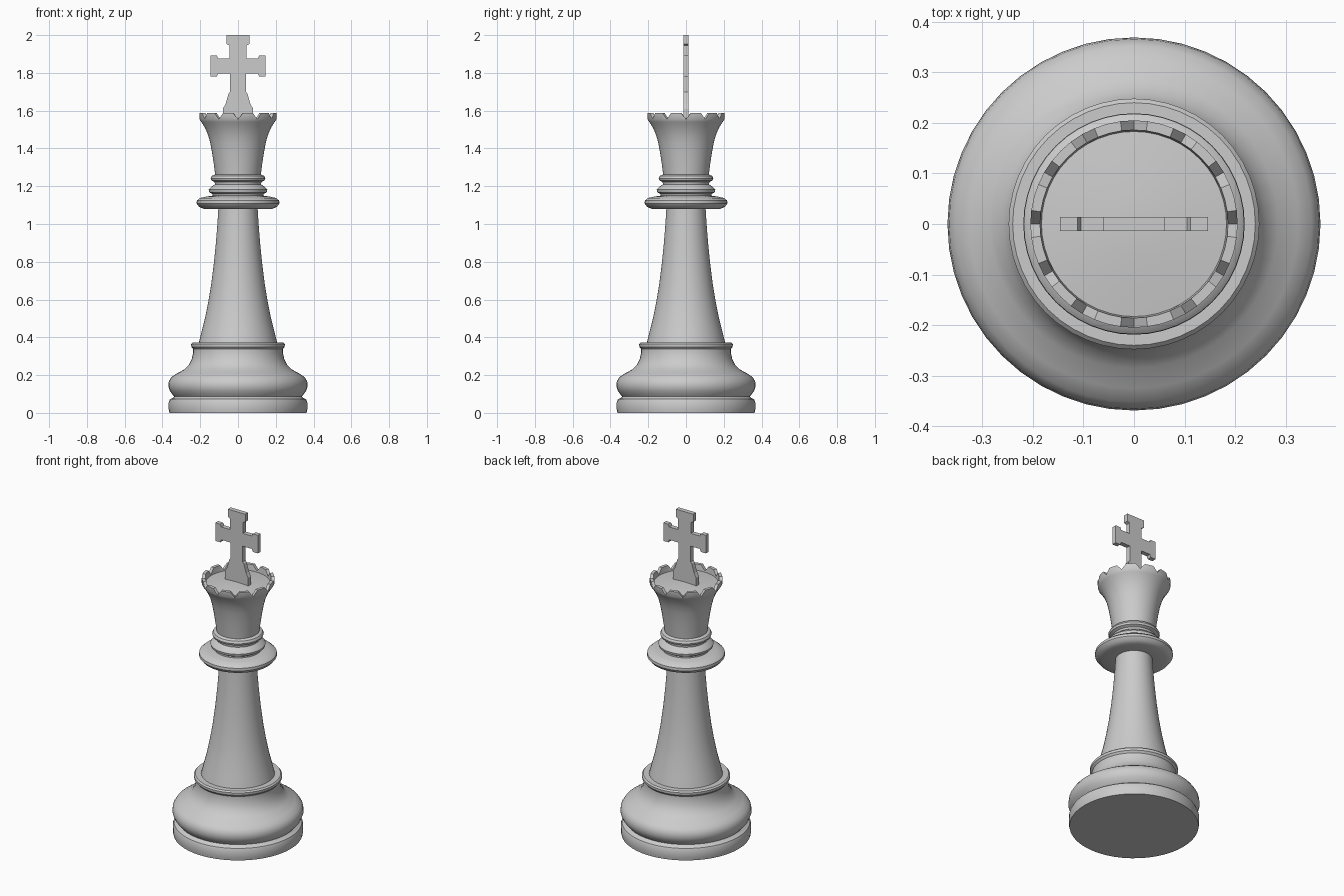
import bpy, bmesh, math

SEG = 48
SCALLOPS = 12


def finish(name, bm, angle=35):
    bmesh.ops.recalc_face_normals(bm, faces=bm.faces)
    mesh = bpy.data.meshes.new(name)
    bm.to_mesh(mesh)
    bm.free()
    mesh.shade_smooth()
    mesh.set_sharp_from_angle(angle=math.radians(angle))
    obj = bpy.data.objects.new(name, mesh)
    bpy.context.collection.objects.link(obj)
    return obj


def lathe(name, profile, warp=None):
    """Turn (radius, z) points about z; warp(radius, z, angle) may shift z."""
    bm = bmesh.new()
    rings = []
    for r, z in profile:
        if r == 0:
            rings.append([bm.verts.new((0, 0, z))] * SEG)
            continue
        ring = []
        for i in range(SEG):
            a = 2 * math.pi * i / SEG
            h = warp(r, z, a) if warp else z
            ring.append(bm.verts.new((r * math.cos(a), r * math.sin(a), h)))
        rings.append(ring)
    for lo, hi in zip(rings, rings[1:]):
        for i in range(SEG):
            j = (i + 1) % SEG
            quad = list(dict.fromkeys((lo[i], lo[j], hi[j], hi[i])))
            bm.faces.new(quad)
    return finish(name, bm)


# Foot: flat disc, groove, bulging ogee and upper rim
lathe("base", [
    (0, 0), (0.363, 0), (0.367, 0.02), (0.367, 0.055), (0.36, 0.073),
    (0.345, 0.08), (0.338, 0.087), (0.345, 0.095), (0.36, 0.115),
    (0.369, 0.14), (0.366, 0.168), (0.352, 0.19), (0.325, 0.208),
    (0.285, 0.23), (0.26, 0.255), (0.245, 0.285), (0.237, 0.32),
    (0.237, 0.338), (0.247, 0.35), (0.248, 0.365), (0.24, 0.373), (0.207, 0.373)])

# Tapered column
lathe("column", [
    (0.207, 0.373), (0.193, 0.43), (0.175, 0.5), (0.157, 0.59), (0.142, 0.68),
    (0.128, 0.79), (0.117, 0.9), (0.109, 1.0), (0.104, 1.08)])

# Wide collar with two smaller rings above
lathe("collar", [
    (0.104, 1.08), (0.18, 1.08), (0.205, 1.09), (0.219, 1.108), (0.218, 1.124),
    (0.203, 1.137), (0.17, 1.145), (0.135, 1.15), (0.135, 1.158),
    (0.152, 1.168), (0.155, 1.182), (0.143, 1.196), (0.122, 1.21),
    (0.124, 1.222), (0.141, 1.23), (0.145, 1.242), (0.138, 1.255), (0.121, 1.262)])


# Flared head, scalloped rim and recessed slightly domed top
def scallop(r, z, a):
    if z < 1.58:
        return z
    return z - 0.033 * max(0, math.cos(SCALLOPS * (a + math.pi / 2))) ** 0.7


lathe("crown", [
    (0.121, 1.262), (0.127, 1.31), (0.136, 1.37), (0.147, 1.43), (0.158, 1.47),
    (0.175, 1.51), (0.194, 1.54), (0.204, 1.555), (0.205, 1.588), (0.186, 1.588),
    (0.183, 1.55), (0.12, 1.557), (0.06, 1.562), (0, 1.565)], scallop)

# Flat cross: right half outline, mirrored, then thickened
half = [
    (0.08, 1.555), (0.08, 1.61), (0.066, 1.635), (0.05, 1.69), (0.042, 1.70),
    (0.042, 1.797), (0.105, 1.797), (0.112, 1.78), (0.146, 1.78),
    (0.146, 1.892), (0.112, 1.892), (0.105, 1.877), (0.044, 1.877),
    (0.044, 1.945), (0.06, 1.952), (0.06, 2.0)]
outline = half + [(-x, z) for x, z in reversed(half)]
bm = bmesh.new()
face = bm.faces.new([bm.verts.new((x, -0.014, z)) for x, z in outline])
ext = bmesh.ops.extrude_face_region(bm, geom=[face])
moved = [v for v in ext["geom"] if isinstance(v, bmesh.types.BMVert)]
bmesh.ops.translate(bm, verts=moved, vec=(0, 0.028, 0))
finish("top_cross", bm, 10)
